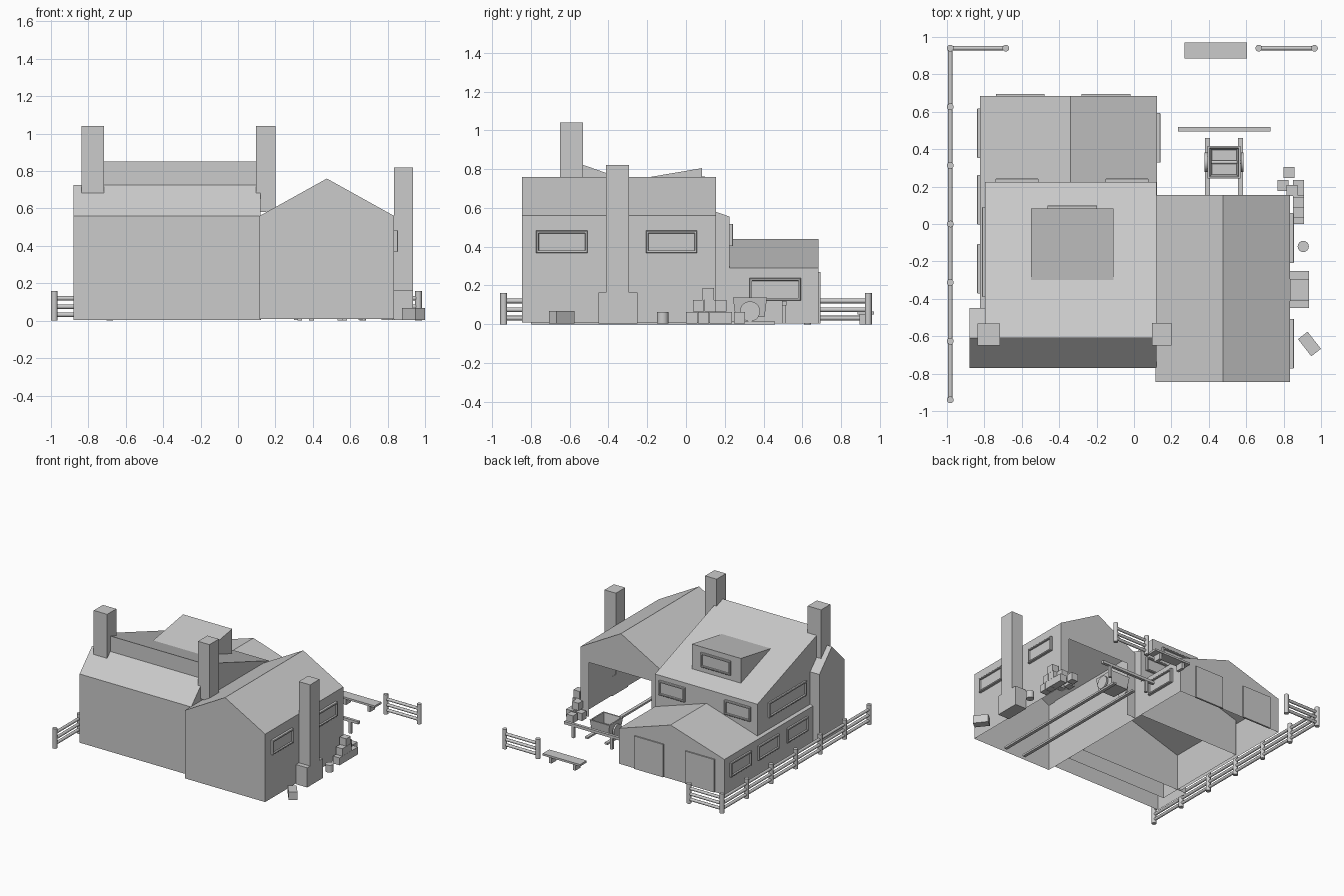
import bpy, bmesh, math
from mathutils import Vector, Matrix

if "Cube" in bpy.data.objects:
    bpy.data.objects.remove(bpy.data.objects["Cube"])


def finish(name, bm, fix=True):
    if fix:
        bmesh.ops.recalc_face_normals(bm, faces=bm.faces)
    me = bpy.data.meshes.new(name)
    bm.to_mesh(me)
    bm.free()
    ob = bpy.data.objects.new(name, me)
    bpy.context.collection.objects.link(ob)
    return ob


def shell(name, profile, axis, lo, hi, back=True):
    """Extrude an (a, z) profile along x or y; first edge is the open bottom."""
    bm = bmesh.new()
    pt = (lambda a, z, t: (t, a, z)) if axis == 'x' else (lambda a, z, t: (a, t, z))
    A = [bm.verts.new(pt(a, z, lo)) for a, z in profile]
    B = [bm.verts.new(pt(a, z, hi)) for a, z in profile]
    n = len(profile)
    bm.faces.new(A)
    if back:
        bm.faces.new(B)
    for i in range(1, n):
        j = (i + 1) % n
        bm.faces.new((A[i], A[j], B[j], B[i]))
    return finish(name, bm)


def box(name, x0, x1, y0, y1, z0, z1, rot=0):
    bm = bmesh.new()
    bmesh.ops.create_cube(bm, size=1)
    bmesh.ops.scale(bm, vec=(x1 - x0, y1 - y0, z1 - z0), verts=bm.verts)
    bmesh.ops.rotate(bm, matrix=Matrix.Rotation(rot, 3, 'Z'), verts=bm.verts)
    bmesh.ops.translate(bm, vec=((x0 + x1) / 2, (y0 + y1) / 2, (z0 + z1) / 2), verts=bm.verts)
    return finish(name, bm)


def rod(name, p, q, r, n=12):
    p, q = Vector(p), Vector(q)
    bm = bmesh.new()
    bmesh.ops.create_cone(bm, cap_ends=True, segments=n, radius1=r, radius2=r, depth=(q - p).length)
    m = (q - p).to_track_quat('Z', 'Y').to_matrix().to_4x4()
    bm.transform(Matrix.Translation((p + q) / 2) @ m)
    for f in bm.faces:
        f.smooth = len(f.verts) == 4
    return finish(name, bm)


def window(name, centre, width, height, normal, depth=0.018):
    """Chamfered frame with a recessed pane, facing along normal."""
    bm = bmesh.new()
    bmesh.ops.create_cube(bm, size=1)
    bmesh.ops.scale(bm, vec=(width, height, depth), verts=bm.verts)
    bmesh.ops.translate(bm, vec=(0, 0, depth / 2), verts=bm.verts)
    face = max(bm.faces, key=lambda f: f.calc_center_median().z)
    bmesh.ops.inset_region(bm, faces=[face], thickness=0.005, depth=0.003)
    bmesh.ops.inset_region(bm, faces=[face], thickness=0.012)
    bmesh.ops.inset_region(bm, faces=[face], thickness=0.002, depth=-0.012)
    n = Vector(normal)
    up = Vector((0, 0, 1))
    m = Matrix((up.cross(n), up, n)).transposed().to_4x4()
    bm.transform(Matrix.Translation(centre) @ m)
    return finish(name, bm)


Z0 = 0.004
# House bodies, hollow and open underneath
shell("front_range", [(-0.77, Z0), (-0.45, Z0), (-0.45, 0.56), (-0.61, 0.725), (-0.77, 0.56)], 'x', -0.88, 0.12)
shell("main_house", [(-0.61, Z0), (0.225, Z0), (0.225, 0.555), (-0.61, 0.85)], 'x', -0.797, 0.12)
shell("rear_wing", [(-0.823, Z0), (0.122, Z0), (0.122, 0.29), (-0.34, 0.44), (-0.823, 0.29)], 'y', -0.45, 0.684)
shell("dormer", [(-0.30, 0.74), (0.083, 0.605), (0.083, 0.805)], 'x', -0.55, -0.11)
shell("workshop", [(0.115, 0.01), (0.835, 0.01), (0.835, 0.56), (0.475, 0.76), (0.115, 0.56)],
      'y', -0.845, 0.155, back=False)

# Workshop rear wall with doorway
bm = bmesh.new()
outline = [(0.115, 0.01), (0.2, 0.01), (0.2, 0.45), (0.76, 0.45), (0.76, 0.01),
           (0.835, 0.01), (0.835, 0.56), (0.475, 0.76), (0.115, 0.56)]
bm.faces.new([bm.verts.new((x, 0.155, z)) for x, z in reversed(outline)])
finish("workshop_rear_wall", bm)

# Chimneys
box("chimney_left", -0.837, -0.717, -0.65, -0.533, 0.6, 1.04)
box("chimney_middle", 0.097, 0.2, -0.65, -0.53, 0.58, 1.04)
box("chimney_right", 0.833, 0.935, -0.412, -0.293, 0.16, 0.82)
box("chimney_right_base", 0.833, 0.935, -0.45, -0.25, Z0, 0.163)

# Windows
for y in (-0.64, -0.075):
    window("workshop_window", (0.835, y, 0.425), 0.265, 0.115, (1, 0, 0))
window("wing_right_window", (0.122, 0.46, 0.18), 0.265, 0.115, (1, 0, 0))
for y in (-0.24, 0.13, 0.485):
    window("wing_left_window", (-0.823, y, 0.18), 0.265, 0.115, (-1, 0, 0), 0.013)
window("house_side_window", (-0.797, -0.15, 0.455), 0.48, 0.12, (-1, 0, 0), 0.012)
for x in (-0.625, -0.037):
    window("house_rear_window", (x, 0.225, 0.46), 0.23, 0.115, (0, 1, 0), 0.015)
window("dormer_window", (-0.33, 0.083, 0.705), 0.265, 0.115, (0, 1, 0), 0.014)

# Rear doors
for x in (-0.608, -0.15):
    box("wing_door", x - 0.13, x + 0.13, 0.68, 0.694, Z0, 0.27)

# Rails and cart
for x in (0.393, 0.57):
    box("cart_rail", x - 0.013, x + 0.013, -0.80, 0.46, 0, 0.015)
bm = bmesh.new()
bmesh.ops.create_cone(bm, cap_ends=True, segments=4, radius1=0.075 * math.sqrt(2),
                      radius2=0.088 * math.sqrt(2), depth=0.1,
                      matrix=Matrix.Translation((0.482, 0.33, 0.088)) @ Matrix.Rotation(math.pi / 4, 4, 'Z'))
top = max(bm.faces, key=lambda f: f.calc_center_median().z)
bmesh.ops.inset_region(bm, faces=[top], thickness=0.015)
r = bmesh.ops.inset_region(bm, faces=[top], thickness=0.016, depth=-0.08)
finish("cart_tub", bm)
for x in (0.385, 0.579):
    rod("cart_wheel", (x - 0.007, 0.33, 0.066), (x + 0.007, 0.33, 0.066), 0.052, 20)
rod("cart_axle", (0.385, 0.33, 0.066), (0.579, 0.33, 0.066), 0.01)

# Hitching rail
box("hitch_beam", 0.235, 0.73, 0.495, 0.518, 0.098, 0.12)
for x in (0.31, 0.655):
    box("hitch_post", x - 0.011, x + 0.011, 0.496, 0.516, 0.005, 0.1)

# Bench
box("bench_seat", 0.27, 0.605, 0.885, 0.97, 0.05, 0.066)
for x in (0.33, 0.545):
    box("bench_leg", x - 0.012, x + 0.012, 0.895, 0.96, 0, 0.05)

# Crate stack
c = 0.029
stack = [(0.88, 0.03, 0), (0.88, 0.09, 0), (0.88, 0.15, 0), (0.88, 0.207, 0),
         (0.797, 0.205, 0), (0.828, 0.276, 0),
         (0.88, 0.065, 1), (0.88, 0.125, 1), (0.845, 0.18, 1), (0.88, 0.115, 2)]
for x, y, k in stack:
    box("stacked_crate", x - c, x + c, y - c, y + c, Z0 + 0.061 * k, Z0 + 0.061 * k + 0.06)

# Barrel and loose crate
rod("barrel", (0.905, -0.12, Z0), (0.905, -0.12, 0.063), 0.03, 16)
box("loose_crate", 0.88, 0.996, -0.674, -0.609, Z0, 0.068, math.radians(-52))


# Fence runs: posts with three rails
def fence(points):
    for x, y in points:
        rod("fence_post", (x, y, 0), (x, y, 0.16), 0.018, 14)
    for z in (0.032, 0.075, 0.12):
        rod("fence_rail", (*points[0], z), (*points[-1], z), 0.012, 10)


fence([(-0.982, 0.94 - i * 1.88 / 6) for i in range(7)])
fence([(-0.982, 0.94), (-0.685, 0.94)])
fence([(0.667, 0.94), (0.965, 0.94)])
